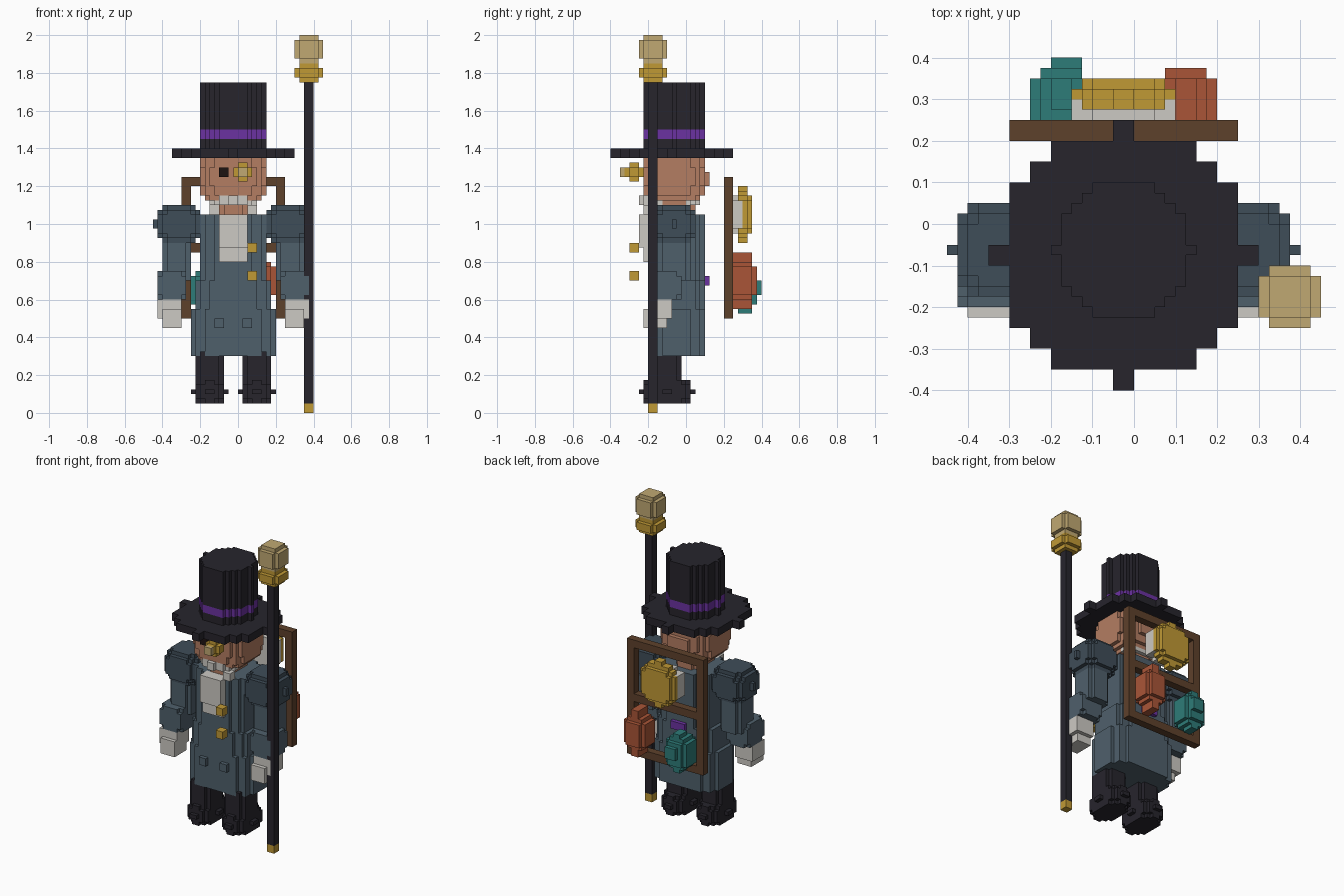
import bpy, math

if "Cube" in bpy.data.objects:
    bpy.data.objects.remove(bpy.data.objects["Cube"])

MID = -0.025          # the figure's own mirror line
MATS = {}
COLORS = {
    "black": "2b2930", "purple": "6b35a0", "skin": "b27c62", "slate": "50606b",
    "dark_slate": "414e59", "white": "cbc8c2", "gold": "bf9838", "pale_gold": "bfa772",
    "brown": "5e432f", "red": "a8563a", "teal": "317b78", "dark": "231a18",
}


def material(name):
    if name not in MATS:
        h = COLORS[name]
        rgb = [(int(h[i:i + 2], 16) / 255) ** 2.2 for i in (0, 2, 4)]
        MATS[name] = bpy.data.materials.new(name)
        MATS[name].diffuse_color = (*rgb, 1)
    return MATS[name]


def vox(name, color, lo, hi, axes="", p=2, cell=0.025):
    """Voxel solid filling a box, rounded across the listed axes."""
    mid = [(a + b) / 2 for a, b in zip(lo, hi)]
    rad = [(b - a) / 2 for a, b in zip(lo, hi)]
    rng = [range(math.floor(a / cell + 1e-4) - 1, math.ceil(b / cell - 1e-4) + 1)
           for a, b in zip(lo, hi)]

    def inside(c):
        u = [abs((k + 0.5) * cell - m) / r for k, m, r in zip(c, mid, rad)]
        if max(u) > 1.0001:
            return False
        return sum(u["xyz".index(a)] ** p for a in axes) <= 1.0001

    cells = {(i, j, k) for i in rng[0] for j in rng[1] for k in rng[2] if inside((i, j, k))}
    verts, faces = {}, []
    for c in sorted(cells):
        for ax in range(3):
            for s in (0, 1):
                n = list(c)
                n[ax] += 2 * s - 1
                if tuple(n) in cells:
                    continue
                quad = []
                for du, dv in ((0, 0), (1, 0), (1, 1), (0, 1)):
                    v = list(c)
                    v[ax] += s
                    v[(ax + 1) % 3] += du
                    v[(ax + 2) % 3] += dv
                    quad.append(verts.setdefault(tuple(v), len(verts)))
                faces.append(quad if s else quad[::-1])
    me = bpy.data.meshes.new(name)
    me.from_pydata([[a * cell for a in v] for v in verts], [], faces)
    me.materials.append(material(color))
    ob = bpy.data.objects.new(name, me)
    bpy.context.collection.objects.link(ob)
    return ob


def pair(name, color, lo, hi, *args, **kw):
    """Same solid on both sides of the figure."""
    vox(name + "_left", color, lo, hi, *args, **kw)
    vox(name + "_right", color, (2 * MID - hi[0], *lo[1:]), (2 * MID - lo[0], *hi[1:]), *args, **kw)


# Top hat: brim, crown, ribbon
vox("hat_brim", "black", (-.325, -.375, 1.35), (.275, .225, 1.4), "xy", cell=0.05)
for part, col, z0, z1 in (("hat_base", "black", 1.4, 1.45), ("hat_ribbon", "purple", 1.45, 1.5),
                          ("hat_crown", "black", 1.5, 1.75)):
    vox(part, col, (-.1875, -.225, z0), (.1375, .1, z1), "xy")

# Head, neck, face
vox("head", "skin", (-.2, -.225, 1.1), (.15, .1, 1.4), "xyz", p=3.5)
vox("head_back", "skin", (-.1, .05, 1.2), (.05, .125, 1.275))
vox("neck", "skin", (-.1, -.175, 1.025), (.05, .05, 1.125), "xy", p=3)
vox("eye", "dark", (-.1, -.25, 1.25), (-.05, -.2, 1.3))
vox("monocle", "gold", (-.025, -.325, 1.225), (.075, -.225, 1.325), "xyz", p=2.5)
vox("monocle_lens", "pale_gold", (0, -.35, 1.25), (.05, -.3, 1.3))

# Collar, cravat, buttons
vox("collar", "white", (-.15, -.225, 1.1), (.1, .075, 1.15), "xy", p=3)
vox("collar_front", "white", (-.05, -.25, 1.1), (0, -.2, 1.15))
vox("cravat", "white", (-.1, -.25, .875), (.05, -.175, 1.05))
vox("cravat_tail", "white", (-.1, -.225, .8), (.05, -.175, .875))
vox("cravat_edge", "white", (.05, -.225, 1.05), (.1, -.175, 1.1))
for i, z in enumerate((.85, .7)):
    vox(f"button_{i}", "gold", (.05, -.3, z), (.1, -.25, z + .05))

# Coat: chest, skirt and small details
vox("coat_chest", "slate", (-.2, -.2, .7), (.15, .1, 1.05), "xy", p=3.2)
vox("coat_waist", "slate", (-.225, -.2, .55), (.175, .1, .7), "xy", p=3.2)
vox("coat_skirt", "slate", (-.25, -.2, .3), (.2, .1, .55), "xy", p=3.2)
pair("coat_pocket", "slate", (-.125, -.225, .45), (-.075, -.175, .5))
vox("coat_back_bow", "purple", (-.075, .05, .675), (.025, .125, .725))

# Arms, gloves
pair("shoulder", "dark_slate", (-.425, -.175, .9), (-.2, .05, 1.1), "xyz", p=3.5)
pair("shoulder_stud", "dark_slate", (-.45, -.075, .975), (-.4, -.05, 1.025))
pair("upper_arm", "slate", (-.4, -.15, .7), (-.25, .025, .95), "xy", p=3.5)
pair("lower_arm", "slate", (-.425, -.2, .6), (-.275, -.025, .75), "xyz", p=5)
pair("cuff", "white", (-.425, -.2, .5), (-.3, -.075, .6), "xy", p=4)
pair("hand", "white", (-.4, -.225, .45), (-.3, -.1, .55), "xyz", p=5)

# Legs, boots
pair("leg", "black", (-.225, -.2, .125), (-.075, -.025, .325), "xy", p=4)
pair("boot", "black", (-.225, -.225, .05), (-.075, .025, .175), "xyz", p=4.5)
pair("boot_stud", "black", (-.25, -.125, .1), (-.05, -.075, .125))
pair("boot_strap", "black", (-.175, -.25, .1), (-.125, .05, .125))

# Staff
vox("staff_tip", "gold", (.35, -.2, 0), (.4, -.15, .05))
vox("staff_shaft", "black", (.35, -.2, .05), (.4, -.15, 1.75))
vox("staff_collar", "gold", (.3, -.25, 1.75), (.45, -.1, 1.85), "xyz", p=2.6)
vox("staff_knob", "pale_gold", (.3, -.25, 1.85), (.45, -.1, 2), "xyz", p=2.6)

# Back rack
pair("rack_post", "brown", (-.3, .2, .5), (-.25, .25, 1.25))
for i, z in enumerate((.5, .85, 1.2)):
    vox(f"rack_bar_{i}", "brown", (-.25, .2, z), (.2, .25, z + .05))

# Hanging trinkets: clock, lantern, jar
vox("clock_face", "white", (-.15, .225, .95), (.1, .3, 1.15), "xz", p=3)
vox("clock_case", "gold", (-.15, .25, .925), (.1, .35, 1.175), "xyz", p=3)
vox("clock_crest", "gold", (-.05, .275, .9), (0, .325, 1.2))
vox("lantern_body", "red", (.05, .225, .6), (.2, .375, .8), "xyz", p=3.5)
vox("lantern_cap", "red", (.1, .25, .55), (.15, .35, .85))
vox("jar_body", "teal", (-.25, .225, .55), (-.1, .375, .75), "xyz", p=3.5)
vox("jar_lid", "teal", (-.2, .275, .525), (-.15, .35, .775))
vox("jar_knob", "teal", (-.2, .35, .625), (-.125, .4, .7))

for m in bpy.data.materials:
    if m.users and not m.is_grease_pencil:
        m.use_nodes = True
        m.node_tree.nodes["Principled BSDF"].inputs["Base Color"].default_value = m.diffuse_color
